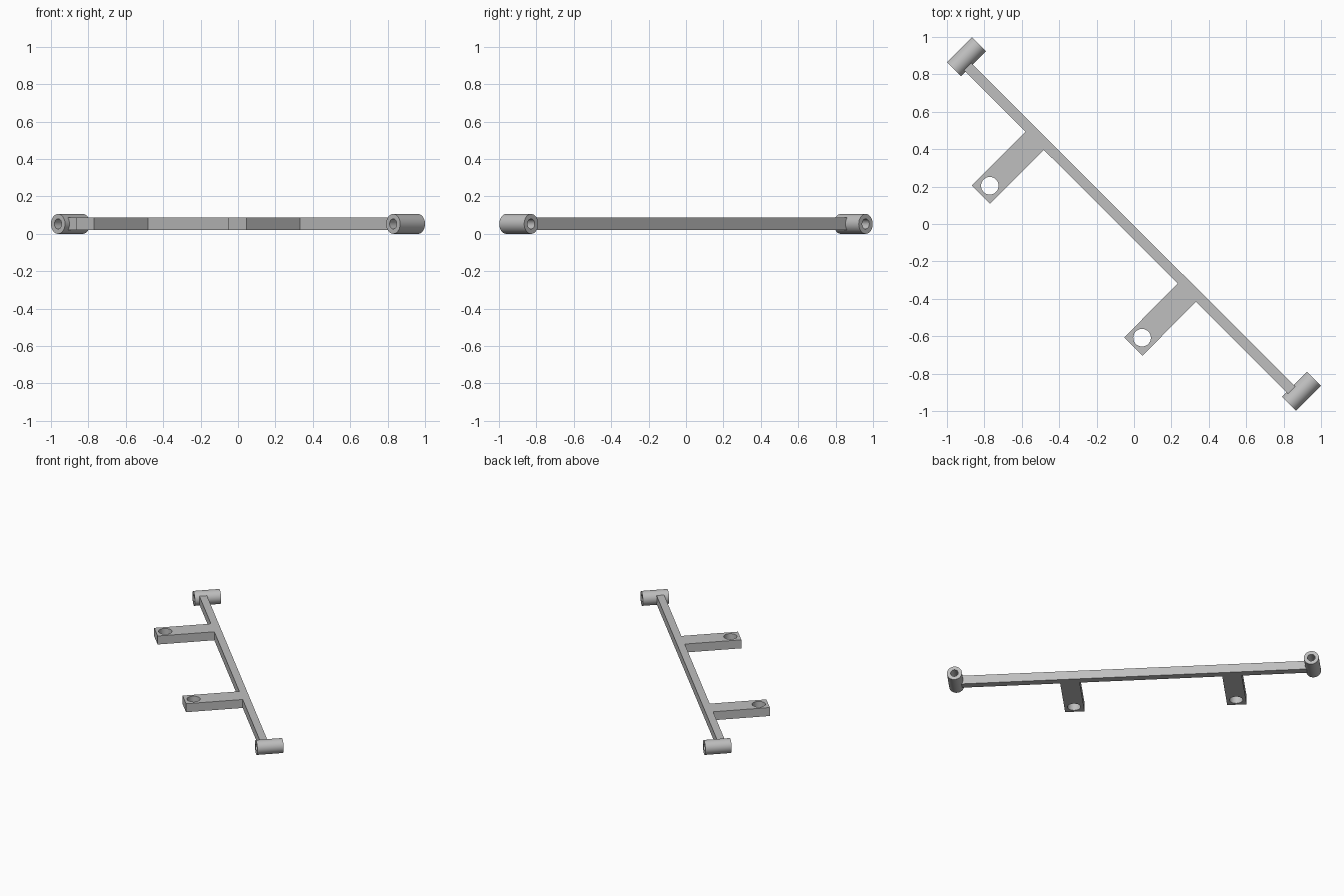
import bpy
import bmesh
from math import radians, sin, cos, tau
from mathutils import Matrix, Vector

if "Cube" in bpy.data.objects:
    bpy.data.objects.remove(bpy.data.objects["Cube"], do_unlink=True)

steel = bpy.data.materials.new("grey_metal")
steel.use_nodes = True
steel.diffuse_color = (0.52, 0.52, 0.52, 1)
steel.node_tree.nodes["Principled BSDF"].inputs["Base Color"].default_value = steel.diffuse_color

TURN = Matrix.Rotation(radians(-44.95), 4, "Z")   # the bar lies along a diagonal
MID_Z = 0.053


def circle(x, y, radius, count=48):
    return [(x + radius * cos(tau * i / count), y + radius * sin(tau * i / count))
            for i in range(count)]


def extruded(name, loops, depth, matrix):
    """Fill an outline (later loops are holes) and extrude it both ways."""
    curve = bpy.data.curves.new(name + "_outline", "CURVE")
    curve.dimensions = "2D"
    curve.fill_mode = "BOTH"
    curve.extrude = depth / 2
    for loop in loops:
        spline = curve.splines.new("POLY")
        spline.points.add(len(loop) - 1)
        for point, (x, y) in zip(spline.points, loop):
            point.co = (x, y, 0, 1)
        spline.use_cyclic_u = True
    temp = bpy.data.objects.new(name + "_outline", curve)
    mesh = bpy.data.meshes.new_from_object(temp)
    bpy.data.objects.remove(temp)
    bpy.data.curves.remove(curve)

    bm = bmesh.new()
    bm.from_mesh(mesh)
    bmesh.ops.remove_doubles(bm, verts=bm.verts, dist=0.0001)
    bmesh.ops.recalc_face_normals(bm, faces=bm.faces)
    bm.to_mesh(mesh)
    bm.free()
    mesh.name = name
    mesh.materials.clear()
    mesh.materials.append(steel)

    obj = bpy.data.objects.new(name, mesh)
    bpy.context.collection.objects.link(obj)
    obj.matrix_world = matrix
    bpy.ops.object.select_all(action="DESELECT")
    obj.select_set(True)
    bpy.context.view_layer.objects.active = obj
    bpy.ops.object.shade_smooth_by_angle(angle=radians(30))
    return obj


# Long bar and its two drilled arms, as one outline
end, back, front, tip = 1.235, -0.006, -0.06, -0.467
half_arm = 0.069
arms = (-0.69, 0.46)
outline = [(end, back), (-end, back), (-end, front)]
for x in arms:
    outline += [(x - half_arm, front), (x - half_arm, tip),
                (x + half_arm, tip), (x + half_arm, front)]
outline.append((end, front))
holes = [circle(x, -0.4, 0.047) for x in arms]
extruded("bar_with_arms", [outline] + holes, 0.066,
         Matrix.Translation((0, 0, MID_Z)) @ TURN)

# Hollow pivot tube across each end of the bar
for name, x in (("right_tube", -1.266), ("left_tube", 1.266)):
    place = TURN @ Matrix.Translation(Vector((x, 0, MID_Z))) @ Matrix.Rotation(radians(90), 4, "X")
    extruded(name, [circle(0, 0, 0.053), circle(0, 0, 0.027)], 0.188, place)
